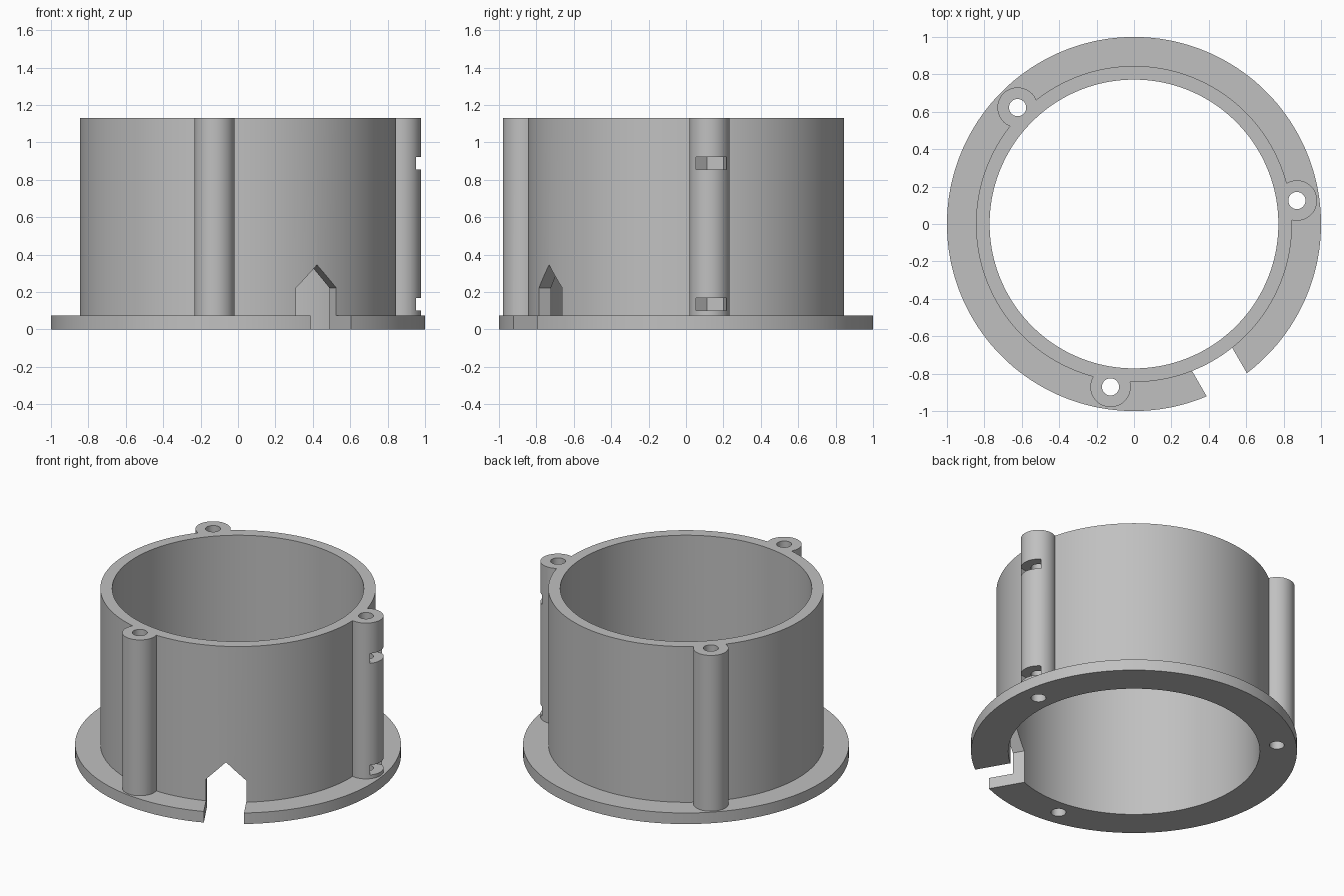
import bpy, bmesh
from math import pi, cos, sin, radians
from mathutils import Matrix

if "Cube" in bpy.data.objects:
    bpy.data.objects.remove(bpy.data.objects["Cube"], do_unlink=True)

HEIGHT, FLANGE_Z = 1.13, 0.075
INNER, OUTER, FLANGE = 0.772, 0.845, 1.0
BOSS_DIST, BOSS_R, HOLE_R = 0.88, 0.108, 0.046
BOSS_ANGLES = [8.2, 135, 261.8]
NUT_HALF = 0.083          # half the nut width across flats
NUT_LEVELS = [0.1, 0.856]
NUT_HEIGHT = 0.067

grey = bpy.data.materials.new("light_grey_plastic")
grey.use_nodes = True
grey.diffuse_color = (0.53, 0.53, 0.53, 1)
grey.node_tree.nodes["Principled BSDF"].inputs["Base Color"].default_value = grey.diffuse_color


def finish(bm, name):
    bmesh.ops.recalc_face_normals(bm, faces=bm.faces)
    mesh = bpy.data.meshes.new(name)
    bm.to_mesh(mesh)
    bm.free()
    mesh.materials.append(grey)
    obj = bpy.data.objects.new(name, mesh)
    bpy.context.collection.objects.link(obj)
    return obj


def prism(name, outline, low, high, matrix=Matrix()):
    """Extrude a 2D outline along local z, then place it."""
    bm = bmesh.new()
    face = bm.faces.new([bm.verts.new((x, y, low)) for x, y in outline])
    out = bmesh.ops.extrude_face_region(bm, geom=[face])
    top = [v for v in out["geom"] if isinstance(v, bmesh.types.BMVert)]
    bmesh.ops.translate(bm, verts=top, vec=(0, 0, high - low))
    bm.transform(matrix)
    return finish(bm, name)


def circle(r, n):
    return [(r * cos(2 * pi * i / n), r * sin(2 * pi * i / n)) for i in range(n)]


def lathe(name, profile, steps):
    """Spin a closed (radius, z) profile round the z axis."""
    bm = bmesh.new()
    rings = [[bm.verts.new((r * cos(2 * pi * i / steps), r * sin(2 * pi * i / steps), z))
              for r, z in profile] for i in range(steps)]
    n = len(profile)
    for i in range(steps):
        a, b = rings[i], rings[(i + 1) % steps]
        for j in range(n):
            k = (j + 1) % n
            bm.faces.new((a[j], b[j], b[k], a[k]))
    return finish(bm, name)


def combine(target, other, operation):
    mod = target.modifiers.new(other.name, "BOOLEAN")
    mod.operation, mod.solver, mod.object = operation, "EXACT", other
    bpy.context.view_layer.objects.active = target
    bpy.ops.object.modifier_apply(modifier=mod.name)
    bpy.data.objects.remove(other, do_unlink=True)


# Round wall with a flat flange at the foot
body = lathe("flanged_ring_housing", [
    (INNER, 0), (FLANGE, 0), (FLANGE, FLANGE_Z),
    (OUTER, FLANGE_Z), (OUTER, HEIGHT), (INNER, HEIGHT)], 180)

# Screw bosses
places = [Matrix.Rotation(radians(a), 4, "Z") @ Matrix.Translation((BOSS_DIST, 0, 0))
          for a in BOSS_ANGLES]
for m in places:
    combine(body, prism("screw_boss", circle(BOSS_R, 48), FLANGE_Z / 2, HEIGHT, m), "UNION")

# Screw holes and hexagonal nut slots that open outwards
corner = NUT_HALF / cos(pi / 6)
nut_outline = [(0.2, -NUT_HALF), (0.2, NUT_HALF), (-corner / 2, NUT_HALF),
               (-corner, 0), (-corner / 2, -NUT_HALF)]
for m in places:
    combine(body, prism("screw_hole", circle(HOLE_R, 32), -0.1, HEIGHT + 0.1, m), "DIFFERENCE")
    for z in NUT_LEVELS:
        combine(body, prism("nut_slot", nut_outline, z, z + NUT_HEIGHT, m), "DIFFERENCE")

# Pointed cable notch through wall and flange
half = 0.124
notch_outline = [(-half, -0.1), (half, -0.1), (half, 0.222), (0, 0.345), (-half, 0.222)]
upright = Matrix(((0, 0, 1, 0), (1, 0, 0, 0), (0, 1, 0, 0), (0, 0, 0, 1)))
combine(body, prism("cable_notch", notch_outline, 0.5, 1.2,
                    Matrix.Rotation(radians(-60), 4, "Z") @ upright), "DIFFERENCE")

# Smooth round faces, crisp edges
bpy.ops.object.select_all(action="DESELECT")
body.select_set(True)
bpy.context.view_layer.objects.active = body
bpy.ops.object.shade_smooth_by_angle(angle=radians(25))
